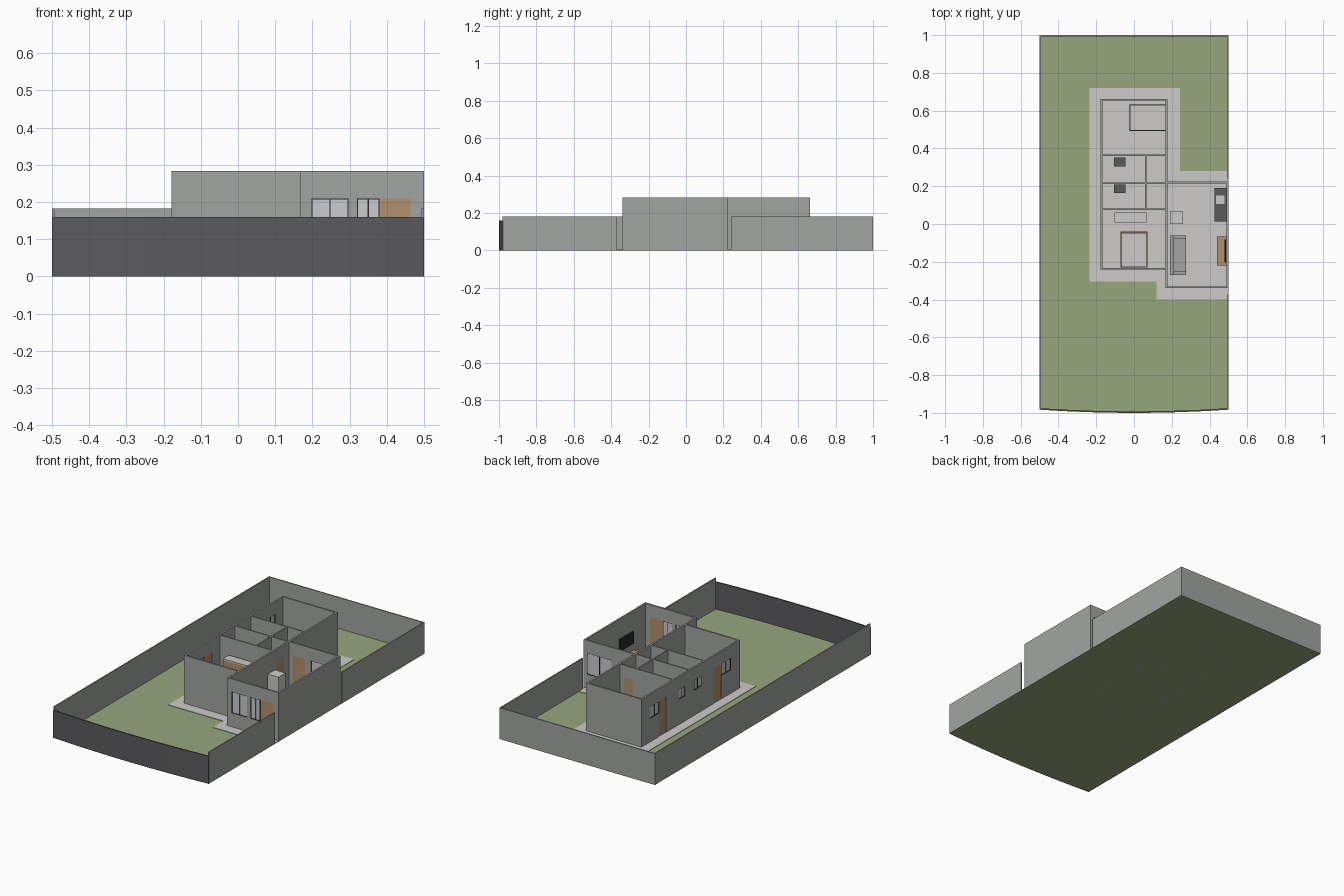
import bpy, bmesh, math

if "Cube" in bpy.data.objects:
    bpy.data.objects.remove(bpy.data.objects["Cube"])

def material(name, r, g, b):
    m = bpy.data.materials.new(name)
    m.diffuse_color = (r, g, b, 1)
    m.use_nodes = True
    m.node_tree.nodes["Principled BSDF"].inputs["Base Color"].default_value = m.diffuse_color
    return m

GREEN = material("lawn_green", .31, .39, .205)
PALE = material("pale_concrete", .61, .60, .585)
WALL = material("wall_grey", .36, .375, .36)
DARK = material("dark_grey", .105, .105, .112)
BLACK = material("frame_black", .02, .02, .022)
WOOD = material("wood", .44, .28, .15)
GLASS = material("pale_glass", .60, .60, .62)

def finish(name, bm, mat):
    bmesh.ops.recalc_face_normals(bm, faces=bm.faces)
    me = bpy.data.meshes.new(name)
    bm.to_mesh(me)
    bm.free()
    me.materials.append(mat)
    ob = bpy.data.objects.new(name, me)
    bpy.context.collection.objects.link(ob)
    return ob

def boxes(name, mat, *items):
    """One object made of boxes given as (x0, x1, y0, y1, z0, z1)."""
    bm = bmesh.new()
    for x0, x1, y0, y1, z0, z1 in items:
        vs = bmesh.ops.create_cube(bm, size=1)["verts"]
        for v in vs:
            v.co = (x1 if v.co.x > 0 else x0, y1 if v.co.y > 0 else y0, z1 if v.co.z > 0 else z0)
    return finish(name, bm, mat)

def prism(name, mat, pts, z0, z1):
    bm = bmesh.new()
    f = bm.faces.new([bm.verts.new((x, y, z0)) for x, y in pts])
    top = bmesh.ops.extrude_face_region(bm, geom=[f])["geom"]
    for v in top:
        if isinstance(v, bmesh.types.BMVert):
            v.co.z = z1
    return finish(name, bm, mat)

H = .283      # house wall height
HEAD = .21    # top of doors and windows

def wall(name, axis, a, b, c0, c1, openings=()):
    """Straight wall from a to b, thickness c0..c1; openings are (start, end, sill, kind)."""
    def bx(s, e, z0, z1, inset=0.0):
        d0, d1 = c0 + inset, c1 - inset
        return (s, e, d0, d1, z0, z1) if axis == "x" else (d0, d1, s, e, z0, z1)
    solid, glass, frame, door = [], [], [], []
    cur = a
    for s, e, sill, kind in sorted(openings):
        if s > cur:
            solid.append(bx(cur, s, 0, H))
        solid.append(bx(s, e, HEAD, H))
        if sill > 0:
            solid.append(bx(s, e, 0, sill))
        if kind == "door":
            door.append(bx(s, e, sill, HEAD, .002))
        else:
            t = .003
            glass.append(bx(s, e, sill, HEAD, .0035))
            mid = (s + e) / 2
            for p in (s, mid - t / 2, e - t):
                frame.append(bx(p, p + t, sill, HEAD, .001))
            for z in (sill, HEAD - t):
                frame.append(bx(s, e, z, z + t, .001))
        cur = e
    solid.append(bx(cur, b, 0, H))
    boxes(name, WALL, *solid)
    if glass:
        boxes(name + "_panes", GLASS, *glass)
        boxes(name + "_window_frames", BLACK, *frame)
    if door:
        boxes(name + "_doors", WOOD, *door)

# Lawn with a gently bowed front edge, and paving around the house
def front_y(x):
    return -.98 - .017 * (1 - (x / .5) ** 2)

arc = [(x, front_y(x)) for x in [-.5 + i / 8 for i in range(9)]]
prism("lawn", GREEN, arc + [(.5, 1), (-.5, 1)], 0, .002)
prism("paving", PALE, [(-.235, -.305), (.12, -.305), (.12, -.4), (.499, -.4), (.499, .28),
                       (.243, .28), (.243, .72), (-.235, .72)], .0005, .005)

# Boundary walls
prism("front_boundary_wall", DARK, [(x, y - .003) for x, y in arc] +
      [(x, y + .005) for x, y in reversed(arc)], 0, .16)
boxes("boundary_walls", WALL,
      (-.5, -.493, -.98, 1, 0, .182), (-.493, .493, .993, 1, 0, .182),
      (.493, .5, -.98, -.372, 0, .182), (.493, .5, .24, 1, 0, .182))

# Bedroom block outer walls
wall("block_left_wall", "y", -.242, .663, -.178, -.168, [
    (-.16, -.07, .14, "window"), (-.07, 0, 0, "door"), (.11, .18, .15, "window"),
    (.265, .325, .15, "window"), (.44, .50, 0, "door"), (.50, .585, .14, "window")])
wall("block_right_wall", "y", -.242, .663, .168, .178, [(.1, .17, 0, "door")])
wall("block_front_wall", "x", -.168, .168, -.242, -.232)
wall("block_back_wall", "x", -.168, .168, .653, .663)

# Interior partitions
wall("back_bedroom_partition", "x", -.168, .168, .36, .368, [(.085, .145, 0, "door")])
wall("middle_partition", "x", -.168, .168, .212, .220, [(.085, .145, 0, "door")])
wall("front_bedroom_partition", "x", -.168, .168, .073, .081, [(.085, .145, 0, "door")])
wall("back_bath_partition", "y", .22, .36, .058, .066)
wall("front_bath_partition", "y", .081, .212, .058, .066)

# Living room walls
wall("living_front_wall", "x", .178, .5, -.34, -.33, [
    (.197, .297, .085, "window"), (.32, .38, .085, "window"), (.38, .463, 0, "door")])
wall("living_back_wall", "x", .178, .5, .215, .225, [
    (.2, .28, 0, "door"), (.32, .48, .085, "window")])
wall("living_right_wall", "y", -.33, .215, .49, .5)
boxes("living_corner_pier", WALL, (.168, .178, -.34, -.242, 0, H))

# Beds and wardrobe
boxes("back_bed", PALE, (-.02, .167, .495, .63, .006, .055))
boxes("back_bed_base", BLACK, (-.023, .168, .492, .633, .004, .025))
boxes("front_bed_frame", WOOD, (-.072, .072, -.231, -.04, .004, .03), (-.072, .072, -.046, -.04, .03, .06))
boxes("front_bed_mattress", PALE, (-.066, .066, -.228, -.047, .03, .055))
boxes("wardrobe_body", WOOD, (-.10, .065, .01, .06, .004, .18))
boxes("wardrobe_top", PALE, (-.102, .067, .008, .062, .18, .188))

# Bathroom cabinets
boxes("bath_cabinets", DARK, (-.105, -.045, .305, .352, .004, .09), (-.105, -.045, .165, .21, .004, .09))

# Kitchen counter, sink and fridge
boxes("kitchen_counter", DARK, (.425, .489, .013, .19, .004, .09))
boxes("kitchen_sink", PALE, (.435, .478, .105, .15, .09, .092))
boxes("fridge", PALE, (.19, .26, 0, .065, .004, .18))

# Sofa, screen stand and screen
boxes("sofa", WALL, (.19, .275, -.27, -.06, .004, .045), (.19, .212, -.27, -.06, .045, .085),
      (.212, .275, -.27, -.252, .045, .062), (.212, .275, -.078, -.06, .045, .062))
boxes("screen_stand", WOOD, (.44, .489, -.22, -.065, .004, .055))
boxes("screen", BLACK, (.479, .487, -.205, -.082, .1, .17))
